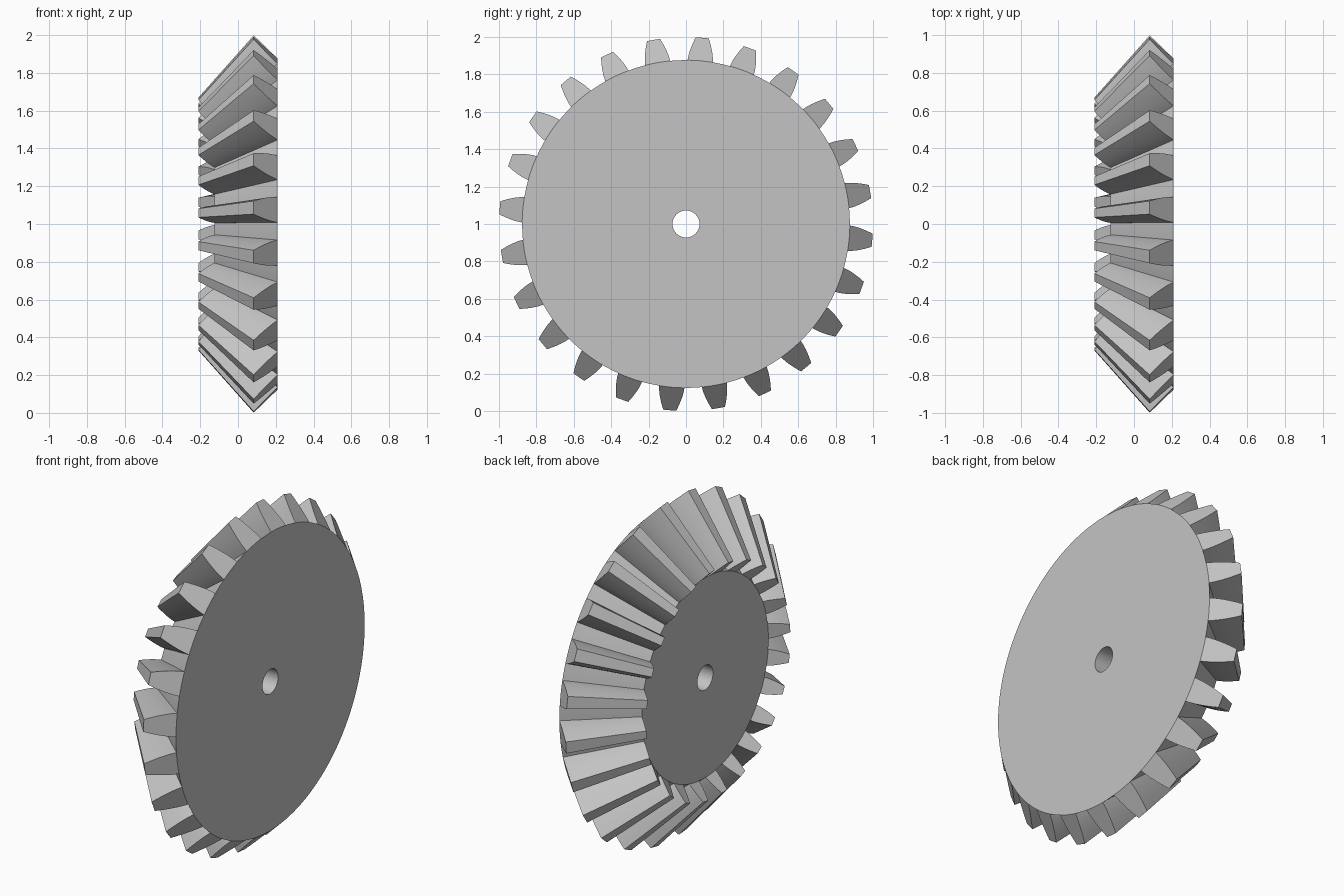
import bpy
import bmesh
from math import sin, cos, pi, radians

cube = bpy.data.objects.get("Cube")
if cube:
    bpy.data.objects.remove(cube, do_unlink=True)

TEETH = 24
PITCH = 2 * pi / TEETH
PHASE = radians(5)
APEX = -0.805                      # cone apex on the x axis
ROOT_X, ROOT_R = 0.21, 0.876       # heel end, tooth root
TIP_X, TIP_R = 0.083, 1.0          # heel end, tooth tip
TOE = 0.67                         # toe end size relative to heel end
BORE = 0.072
ROOT_HALF, TIP_HALF = 0.068, 0.035
FLANK, ARC, GAP = 7, 4, 4          # steps on flank, under tooth, in gap

metal = bpy.data.materials.new("grey metal")
metal.use_nodes = True
grey = (0.55, 0.55, 0.55, 1)
metal.diffuse_color = grey
metal.node_tree.nodes["Principled BSDF"].inputs["Base Color"].default_value = grey

bm = bmesh.new()


def polar(x, r, a):
    return bm.verts.new((x, r * sin(a), 1 + r * cos(a)))


def cone_point(t, a, scale):
    """Point at height t (0 root, 1 tip) on the end cone, shrunk to the apex."""
    x = ROOT_X + (TIP_X - ROOT_X) * t
    r = ROOT_R + (TIP_R - ROOT_R) * t
    return polar(APEX + (x - APEX) * scale, r * scale, a)


def half_angle(t):
    width = ROOT_HALF - (ROOT_HALF - TIP_HALF) * t ** 1.6
    return width / (ROOT_R + (TIP_R - ROOT_R) * t)


def gear_end(scale):
    """Root circle, tooth outlines and bore ring of one end of the gear."""
    roots, teeth, bore = [], [], []
    x = APEX + (ROOT_X - APEX) * scale
    base = half_angle(0)
    for i in range(TEETH):
        mid = PHASE + i * PITCH
        angles = [mid - base + 2 * base * k / ARC for k in range(ARC)]
        angles += [mid + base + (PITCH - 2 * base) * k / GAP for k in range(GAP)]
        roots += [cone_point(0, a, scale) for a in angles]
        bore += [polar(x, BORE, a) for a in angles]
        up = [k / FLANK for k in range(1, FLANK + 1)]
        teeth.append([cone_point(t, mid - half_angle(t), scale) for t in up] +
                     [cone_point(t, mid + half_angle(t), scale) for t in reversed(up)])
    return roots, teeth, bore


def bridge(a, b):
    for k in range(len(a) - 1):
        bm.faces.new((a[k], a[k + 1], b[k + 1], b[k]))


heel, toe = gear_end(1), gear_end(TOE)

# Flat end discs and the bore
for roots, _, bore in (heel, toe):
    bridge(roots + roots[:1], bore + bore[:1])
bridge(heel[2] + heel[2][:1], toe[2] + toe[2][:1])

# Teeth and the root cone between them
step = ARC + GAP
for i in range(TEETH):
    outlines = []
    for roots, teeth, _ in (heel, toe):
        under = roots[i * step:i * step + ARC + 1]
        outline = [under[0]] + teeth[i] + [under[-1]]
        bm.faces.new(outline + under[-2:0:-1])
        outlines.append(outline)
    bridge(*outlines)
    gaps = [(e[0] + e[0][:1])[i * step + ARC:(i + 1) * step + 1] for e in (heel, toe)]
    bridge(*gaps)

bmesh.ops.recalc_face_normals(bm, faces=bm.faces)
mesh = bpy.data.meshes.new("bevel_gear")
bm.to_mesh(mesh)
bm.free()
mesh.materials.append(metal)
gear = bpy.data.objects.new("bevel_gear", mesh)
bpy.context.collection.objects.link(gear)
bpy.ops.object.select_all(action='DESELECT')
gear.select_set(True)
bpy.context.view_layer.objects.active = gear
bpy.ops.object.shade_smooth_by_angle(angle=radians(25))
